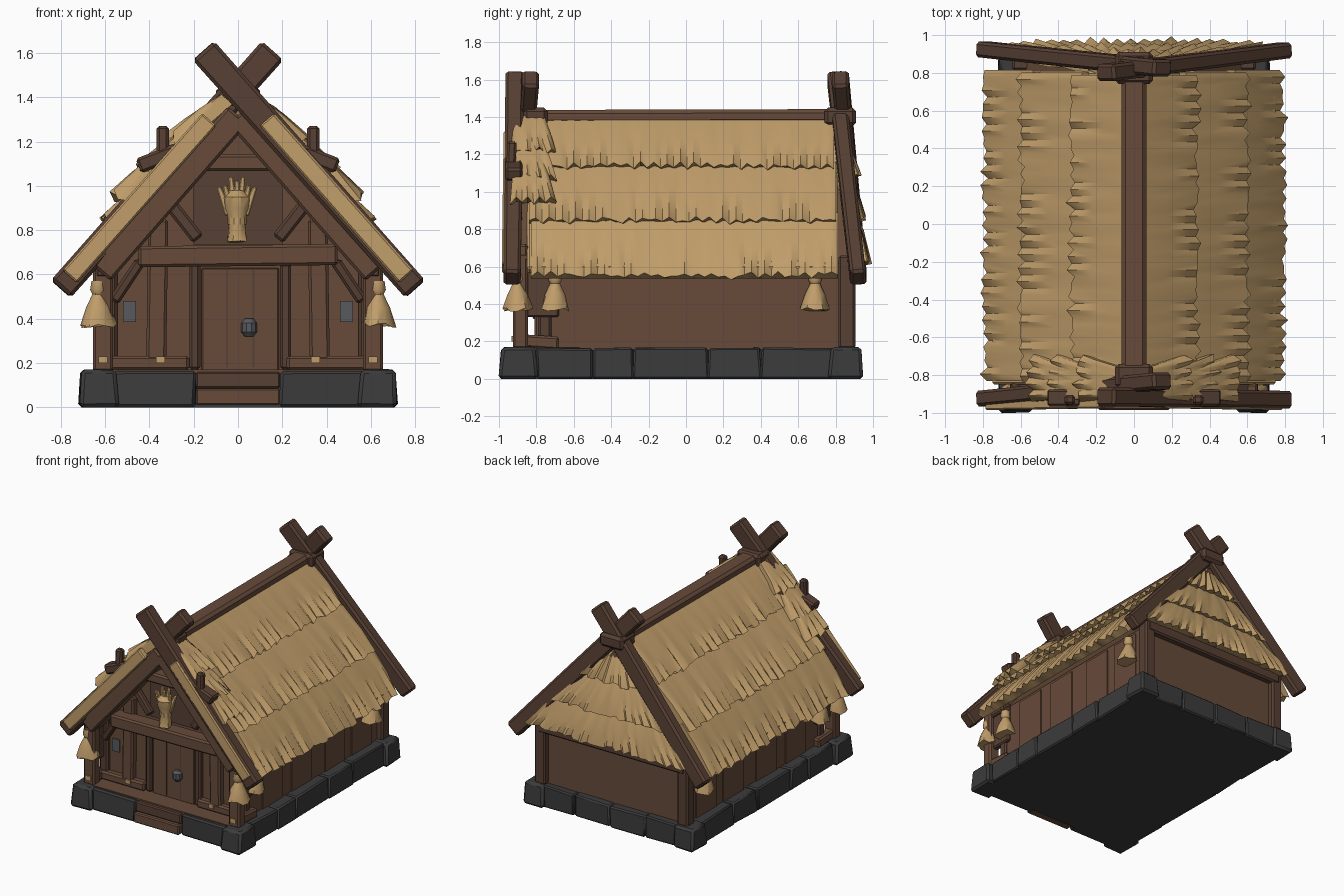
import bpy, bmesh, math, random
from mathutils import Vector

if "Cube" in bpy.data.objects:
    bpy.data.objects.remove(bpy.data.objects["Cube"])
random.seed(4)
R = random.uniform
V = Vector


def material(name, rgb):
    m = bpy.data.materials.new(name)
    m.diffuse_color = (*rgb, 1)
    m.use_nodes = True
    m.node_tree.nodes["Principled BSDF"].inputs["Base Color"].default_value = m.diffuse_color
    return m


WOOD = material("brown wood", (0.135, 0.070, 0.042))
BEAM = material("dark timber", (0.095, 0.050, 0.033))
STRAW = material("straw thatch", (0.53, 0.34, 0.145))
STONE = material("dark stone", (0.045, 0.044, 0.044))
METAL = material("grey metal", (0.095, 0.10, 0.11))


def finish(bm, name, mat, angle=35):
    bmesh.ops.recalc_face_normals(bm, faces=bm.faces)
    me = bpy.data.meshes.new(name)
    bm.to_mesh(me)
    bm.free()
    me.materials.append(mat)
    for p in me.polygons:
        p.use_smooth = True
    me.set_sharp_from_angle(angle=math.radians(angle))
    ob = bpy.data.objects.new(name, me)
    bpy.context.collection.objects.link(ob)
    return ob


def bevel(bm, offset):
    bmesh.ops.recalc_face_normals(bm, faces=bm.faces)
    bm.normal_update()
    bmesh.ops.bevel(bm, geom=bm.edges[:], offset=offset, segments=1, affect='EDGES')


def block(name, lo, hi, mat, bev=0.0, jit=0.0, taper=1.0):
    """Axis-aligned block, optionally tapered, roughened and bevelled."""
    bm = bmesh.new()
    bmesh.ops.create_cube(bm, size=1)
    lo, hi = V(lo), V(hi)
    c, s = (lo + hi) / 2, hi - lo
    for v in bm.verts:
        k = taper if v.co.z > 0 else 1
        base = v.co.z < 0
        v.co = V((c.x + v.co.x * s.x * k, c.y + v.co.y * s.y * k, c.z + v.co.z * s.z))
        v.co += V((R(-jit, jit), R(-jit, jit), 0 if base else R(-jit, jit) * 0.5))
    if bev:
        bevel(bm, bev)
    return finish(bm, name, mat)


def beam(name, a, b, w, d, mat, bev=0.012, taper=1.0):
    """Hewn beam from a to b: w across in the facade plane, d along y (or z)."""
    a, b = V(a), V(b)
    z = (b - a).normalized()
    ref = V((0, 1, 0)) if abs(z.y) < 0.9 else V((0, 0, 1))
    x = ref.cross(z).normalized()
    y = z.cross(x)
    bm = bmesh.new()
    bmesh.ops.create_cube(bm, size=1)
    for v in bm.verts:
        k = taper if v.co.z > 0 else 1
        v.co = (a + b) / 2 + x * v.co.x * w * k + y * v.co.y * d * k + z * v.co.z * (b - a).length
    bevel(bm, bev)
    return finish(bm, name, mat)


def thatch(name, a0, a1, b0, b1, out, thick=0.06, bulge=0.0, step=0.035, jag=0.022):
    """One ragged straw course from top edge a0-a1 down to bottom edge b0-b1."""
    a0, a1, b0, b1, out = map(V, (a0, a1, b0, b1, out))
    out.normalize()
    n = max(4, int((b1 - b0).length / step))
    bm = bmesh.new()
    rows = []
    for i in range(n + 1):
        u = i / n
        t, b = a0.lerp(a1, u), b0.lerp(b1, u)
        swell = out * bulge * math.sin(math.pi * u)
        down = (b - t).normalized()
        zig = (1 if i % 2 else -1) * R(0.2, 1) * jag
        tip = b + swell + down * R(-0.8, 0.8) * jag + out * zig
        mid = t.lerp(b, R(0.35, 0.65)) + swell * 0.6 + out * (0.014 + zig * 0.35)
        pts = [t - out * thick, t + out * 0.006, mid, tip, b - out * thick - down * 0.03 + swell]
        rows.append([bm.verts.new(p) for p in pts])
    for r, s in zip(rows, rows[1:]):
        for j in range(5):
            k = (j + 1) % 5
            bm.faces.new((r[j], s[j], s[k], r[k]))
    bm.faces.new(rows[0])
    bm.faces.new(rows[-1])
    return finish(bm, name, STRAW, 50)


def lathe(name, x, y, rings, mat, n=12, ragged=0.0):
    """Stack of rings (z, radius); the lowest ring may be ragged."""
    bm = bmesh.new()
    loops = []
    for k, (z, r) in enumerate(rings):
        loop = []
        for i in range(n):
            q = r * (R(0.75, 1.1) if ragged and k == 0 else 1)
            t = 2 * math.pi * i / n
            loop.append(bm.verts.new((x + q * math.cos(t), y + q * math.sin(t),
                                      z + (R(-ragged, ragged) if k == 0 else 0))))
        loops.append(loop)
    for p, q in zip(loops, loops[1:]):
        for i in range(n):
            bm.faces.new((p[i], p[(i + 1) % n], q[(i + 1) % n], q[i]))
    bm.faces.new(loops[0])
    bm.faces.new(loops[-1])
    return finish(bm, name, mat)


# Stone footing: core slab, rough edge stones, big corner stones
block("footing_core", (-0.66, -0.91, 0), (0.66, 0.89, 0.155), STONE)
for s in (-1, 1):
    y = -0.80
    for w in (0.30, 0.22, 0.40, 0.28, 0.40):
        block("side_stone", (s * 0.63 - 0.055, y, 0), (s * 0.63 + 0.055, y + w, 0.165), STONE, 0.010, 0.008, 0.98)
        y += w
    for x0, x1 in ((0.0, 0.3), (0.3, 0.6)):
        block("rear_stone", (min(s * x0, s * x1), 0.80, 0), (max(s * x0, s * x1), 0.92, 0.162), STONE, 0.010, 0.008)
    block("front_stone", (min(s * 0.19, s * 0.57), -0.96, 0), (max(s * 0.19, s * 0.57), -0.84, 0.162), STONE, 0.012, 0.008)
    for y0, y1 in ((-1.0, -0.79), (0.76, 0.945)):
        block("corner_stone", (s * 0.63 - 0.09, y0, 0), (s * 0.63 + 0.09, y1, 0.17), STONE, 0.016, 0.006, 0.88)

# Entrance steps and porch floor
block("lower_step", (-0.19, -0.985, 0.01), (0.19, -0.88, 0.085), WOOD, 0.008)
block("upper_step", (-0.19, -0.96, 0.085), (0.19, -0.86, 0.16), BEAM, 0.008)
block("porch_floor", (-0.58, -0.93, 0.15), (0.58, -0.74, 0.17), WOOD)

# House body: gabled prism
bm = bmesh.new()
prof = [(-0.60, 0.15), (0.60, 0.15), (0.60, 0.62), (0, 1.32), (-0.60, 0.62)]
ends = [[bm.verts.new((x, y, z)) for x, z in prof] for y in (-0.76, 0.86)]
for i in range(5):
    j = (i + 1) % 5
    bm.faces.new((ends[0][i], ends[0][j], ends[1][j], ends[1][i]))
bm.faces.new(ends[0])
bm.faces.new(ends[1])
finish(bm, "house_walls", WOOD)

for s in (-1, 1):
    # Corner posts, porch rails and side planks
    beam("porch_post", (s * 0.61, -0.885, 0.16), (s * 0.61, -0.885, 0.72), 0.09, 0.08, WOOD)
    beam("rear_post", (s * 0.60, 0.86, 0.16), (s * 0.60, 0.86, 0.66), 0.09, 0.09, BEAM)
    beam("wall_post", (s * 0.58, -0.755, 0.16), (s * 0.58, -0.755, 0.66), 0.07, 0.07, BEAM)
    beam("porch_rail", (s * 0.61, -0.90, 0.205), (s * 0.61, -0.68, 0.19), 0.07, 0.07, WOOD)
    beam("porch_plate", (s * 0.60, -0.93, 0.63), (s * 0.60, -0.72, 0.63), 0.09, 0.09, BEAM)
    block("porch_side_panel", (s * 0.60 - 0.025, -0.87, 0.33), (s * 0.60 + 0.025, -0.68, 0.62), BEAM, 0.01)
    for y in (-0.45, -0.1, 0.3, 0.62):
        block("wall_plank", (s * 0.602 - 0.006, y - 0.12, 0.16), (s * 0.602 + 0.006, y + 0.12, 0.6), WOOD)
    # Front wall framing
    beam("front_stud", (s * 0.37, -0.78, 0.17), (s * 0.36, -0.78, 0.85), 0.09, 0.06, WOOD)
    beam("door_jamb", (s * 0.205 + 0.01, -0.775, 0.17), (s * 0.205 + 0.01, -0.775, 0.65), 0.05, 0.05, BEAM)
    beam("front_sill", (s * 0.22, -0.785, 0.2), (s * 0.6, -0.785, 0.2), 0.065, 0.06, WOOD)
    beam("front_brace", (s * 0.56, -0.80, 0.48), (s * 0.44, -0.82, 0.66), 0.05, 0.05, BEAM)
    beam("gable_brace", (s * 0.18, -0.79, 0.76), (s * 0.33, -0.79, 0.95), 0.06, 0.05, BEAM)
    block("small_window", (s * 0.49 - 0.03, -0.768, 0.385), (s * 0.49 + 0.03, -0.759, 0.48), METAL)
    # Rafters under the bargeboards, straw edging
    beam("porch_rafter", (0, -0.875, 1.32), (s * 0.62, -0.875, 0.61), 0.12, 0.15, WOOD)
    beam("straw_edging", (s * 0.13, -0.945, 1.30), (s * 0.76, -0.955, 0.59), 0.085, 0.06, STRAW, 0.008)

# Door, lintel, tie beam, collar
block("door", (-0.165, -0.79, 0.165), (0.185, -0.755, 0.63), WOOD, 0.006)
for x in (-0.05, 0.07):
    block("door_plank_gap", (x - 0.004, -0.793, 0.18), (x + 0.004, -0.789, 0.62), BEAM)
lathe("door_knob", 0.05, -0.795, [(0.32, 0.02), (0.34, 0.036), (0.38, 0.036), (0.40, 0.02)], METAL, 10)
beam("tie_beam", (-0.45, -0.84, 0.68), (0.45, -0.84, 0.69), 0.095, 0.12, WOOD)
beam("rear_tie_beam", (-0.62, 0.87, 0.6), (0.62, 0.87, 0.6), 0.09, 0.08, BEAM)
beam("collar_beam", (-0.25, -0.86, 1.105), (0.25, -0.86, 1.105), 0.075, 0.10, WOOD)
block("gable_recess_panel", (-0.20, -0.769, 0.735), (0.20, -0.761, 1.07), BEAM)

# Wheat sheaf over the door
lathe("sheaf_stalks", -0.005, -0.86, [(0.745, 0.052), (0.84, 0.036), (0.90, 0.058), (0.95, 0.062), (0.98, 0.03)],
      STRAW, 10, 0.008)
lathe("sheaf_band", -0.005, -0.86, [(0.825, 0.043), (0.855, 0.043)], STRAW, 10)
for k in range(7):
    t = (k - 3) / 3
    top = (-0.005 + t * 0.082, -0.86 - 0.02 * (k % 2), 1.045 - 0.05 * t * t - 0.02 * (k % 2))
    beam("sheaf_ear", (-0.005 + t * 0.035, -0.86, 0.87), top, 0.04, 0.035, STRAW, 0.005, 0.5)

# Roof: lining plus three straw courses on each slope
courses = [((0.04, 1.395), (0.335, 1.14)), ((0.27, 1.155), (0.60, 0.85)), ((0.53, 0.885), (0.795, 0.555))]
for s in (-1, 1):
    beam("roof_lining", (s * 0.02, -0.02, 1.32), (s * 0.74, -0.02, 0.575), 0.05, 1.66, STRAW)
    for k, ((xa, za), (xb, zb)) in enumerate(courses):
        y0, y1 = -0.85 + 0.01 * k, 0.79 + 0.012 * k
        thatch("roof_course", (s * xa, y0, za), (s * xa, y1, za), (s * xb, y0, zb), (s * xb, y1, zb),
               (s * 0.73, 0, 0.68))
    # Ragged straw bundles along the front edge
    for (xa, za), (xb, zb) in (((0.33, 1.17), (0.55, 0.95)), ((0.22, 1.27), (0.43, 1.07)), ((0.07, 1.41), (0.29, 1.22))):
        thatch("front_straw_bundle", (s * xa, -0.92, za), (s * xa, -0.76, za), (s * xb, -0.94, zb),
               (s * xb, -0.69, zb), (s * 0.73, 0, 0.68), 0.06, 0.015, 0.028, 0.03)
    # Little pegged logs on the front slopes
    beam("roof_peg", (s * 0.34, -0.94, 1.03), (s * 0.34, -0.93, 1.27), 0.055, 0.05, BEAM)
    beam("roof_cleat", (s * 0.27, -0.92, 1.16), (s * 0.45, -0.92, 1.09), 0.07, 0.09, BEAM)

# Rear hip: three straw courses under the bargeboards
for (ya, za, wa), (yb, zb, wb) in (((0.90, 0.88, 0.46), (0.955, 0.62, 0.69)),
                                   ((0.86, 1.12, 0.25), (0.93, 0.85, 0.49)),
                                   ((0.80, 1.37, 0.05), (0.90, 1.09, 0.28))):
    thatch("rear_course", (-wa, ya, za), (wa, ya, za), (-wb, yb, zb), (wb, yb, zb), (0, 1, 0.25),
           0.07, 0.02, 0.035, 0.02)

# Crossed bargeboards, ridge beam and ridge end blocks
for s, yt, yb, d in ((1, -0.915, -0.93, 0.10), (-1, -0.83, -0.925, 0.09),
                     (1, 0.80, 0.92, 0.09), (-1, 0.825, 0.925, 0.09)):
    beam("crossed_bargeboard", (s * -0.155, yt, 1.61), (s * 0.80, yb, 0.535), 0.13, d, BEAM, 0.015, 0.92)
beam("ridge_beam", (0, -0.92, 1.40), (0, 0.90, 1.405), 0.13, 0.075, WOOD, 0.02)
block("front_ridge_block", (-0.10, -0.87, 1.35), (0.10, -0.74, 1.45), BEAM, 0.02)
block("rear_ridge_block", (-0.10, 0.74, 1.35), (0.10, 0.91, 1.45), BEAM, 0.02)

# Straw tassels hanging from the eaves, stray straw on the sills
for s in (-1, 1):
    for y in (-0.90, -0.70, 0.69):
        lathe("straw_tassel", s * 0.632, y, [(0.37, 0.08), (0.45, 0.055), (0.51, 0.026), (0.53, 0.036), (0.57, 0.03)],
              STRAW, 12, 0.012)
    for x, y in ((0.35, -0.822), (0.61, -0.926)):
        block("stray_straw", (s * x - 0.02, y - 0.006, 0.2), (s * x + 0.02, y + 0.006, 0.23), STRAW)
